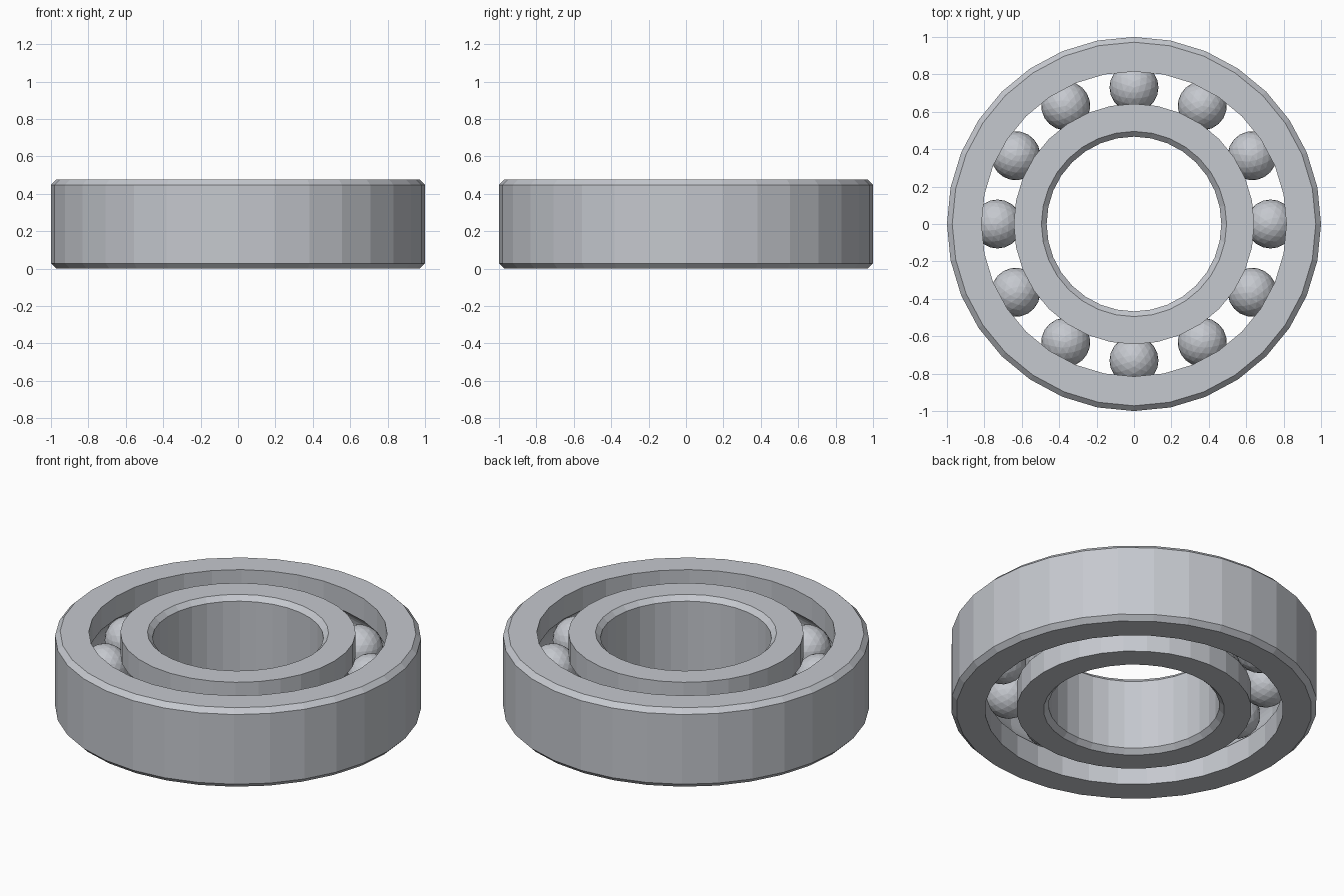
import bpy
import bmesh
from math import sin, cos, pi, sqrt, acos, tau
from mathutils import Matrix, Vector

cube = bpy.data.objects.get("Cube")
if cube:
    bpy.data.objects.remove(cube)

HEIGHT, BEVEL = 0.476, 0.028
MID = HEIGHT / 2
PITCH, BALL, GROOVE = 0.73, 0.131, 0.133
SEGMENTS, BALLS, ARC_STEPS = 32, 12, 10

steel = bpy.data.materials.new("steel_grey")
steel.use_nodes = True
color = (0.56, 0.58, 0.62, 1)
steel.diffuse_color = color
steel.node_tree.nodes["Principled BSDF"].inputs["Base Color"].default_value = color


def make_object(name, bm):
    mesh = bpy.data.meshes.new(name)
    bm.to_mesh(mesh)
    bm.free()
    mesh.materials.append(steel)
    obj = bpy.data.objects.new(name, mesh)
    bpy.context.collection.objects.link(obj)
    return obj


def make_race(name, plain_radius, groove_radius):
    """Ring with one chamfered wall and one wall holding a round ball groove."""
    side = 1 if groove_radius > PITCH else -1
    chamfer = plain_radius - side * BEVEL
    # chamfered wall, from top to bottom
    profile = [(chamfer, HEIGHT), (plain_radius, HEIGHT - BEVEL),
               (plain_radius, BEVEL), (chamfer, 0), (groove_radius, 0)]
    # ball groove, from bottom to top
    half = acos(abs(groove_radius - PITCH) / GROOVE)
    for i in range(ARC_STEPS + 1):
        a = -half + 2 * half * i / ARC_STEPS
        profile.append((PITCH + side * GROOVE * cos(a), MID + GROOVE * sin(a)))
    profile.append((groove_radius, HEIGHT))

    bm = bmesh.new()
    verts = [bm.verts.new((r, 0, z)) for r, z in profile]
    edges = [bm.edges.new((v, verts[i - 1])) for i, v in enumerate(verts)]
    bmesh.ops.spin(bm, geom=verts + edges, cent=(0, 0, 0), axis=(0, 0, 1),
                   angle=tau, steps=SEGMENTS, use_merge=True)
    bmesh.ops.remove_doubles(bm, verts=bm.verts, dist=0.0001)
    bmesh.ops.recalc_face_normals(bm, faces=bm.faces)
    return make_object(name, bm)


# Races
make_race("outer_race", 1.0, 0.815)
make_race("inner_race", 0.467, 0.643)

# Balls, evenly spaced in the grooves
for n in range(BALLS):
    angle = tau * n / BALLS
    bm = bmesh.new()
    bmesh.ops.create_icosphere(bm, subdivisions=3, radius=BALL)
    ball = make_object(f"ball_{n + 1}", bm)
    ball.location = (PITCH * cos(angle), PITCH * sin(angle), MID)
    ball.rotation_euler.z = angle
